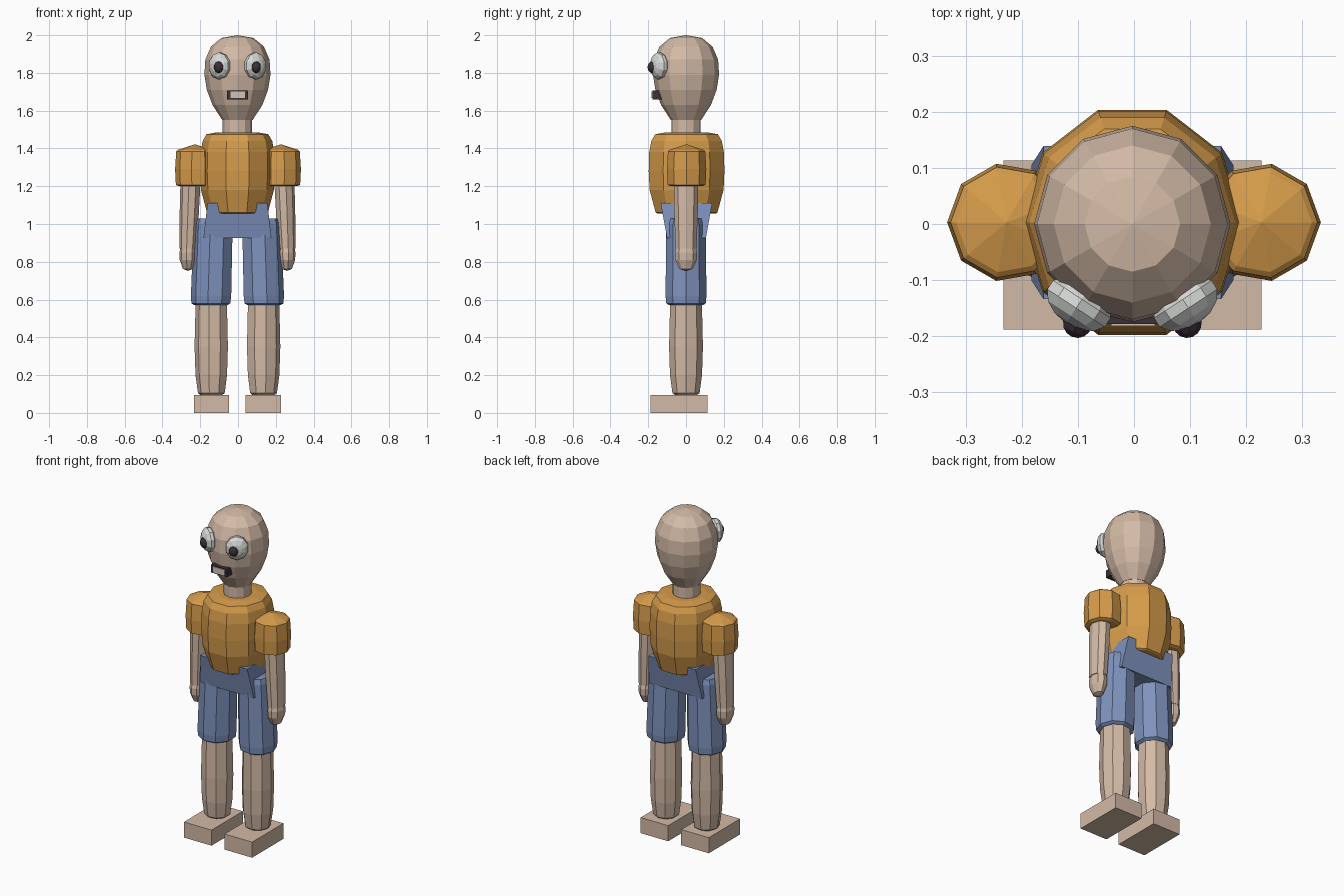
import bpy, bmesh, math
from mathutils import Matrix, Vector

cube = bpy.data.objects.get("Cube")
if cube:
    bpy.data.objects.remove(cube, do_unlink=True)

X0 = -0.003  # body centre line


def material(name, rgb):
    m = bpy.data.materials.new(name)
    m.use_nodes = True
    m.diffuse_color = (*rgb, 1)
    bsdf = next(n for n in m.node_tree.nodes if n.type == 'BSDF_PRINCIPLED')
    bsdf.inputs["Base Color"].default_value = (*rgb, 1)
    return m


SKIN = material("skin", (0.65, 0.49, 0.38))
SHIRT = material("orange cloth", (0.67, 0.33, 0.07))
SHORTS = material("blue cloth", (0.21, 0.29, 0.51))
WHITE = material("eye white", (0.68, 0.70, 0.68))
DARK = material("dark", (0.045, 0.03, 0.04))
TEETH = material("teeth", (0.65, 0.56, 0.48))


def finish(bm, name, mat):
    bmesh.ops.recalc_face_normals(bm, faces=bm.faces)
    mesh = bpy.data.meshes.new(name)
    bm.to_mesh(mesh)
    bm.free()
    mesh.materials.append(mat)
    ob = bpy.data.objects.new(name, mesh)
    bpy.context.collection.objects.link(ob)
    return ob


def lathe(name, mat, profile, sides, x=0, y=0, sx=1, sy=1, phase=0, lean=0):
    """Stacked rings of (radius, z); a zero radius makes a point. Lean is x per z."""
    bm = bmesh.new()
    mid = (profile[0][1] + profile[-1][1]) / 2
    rings = []
    for r, z in profile:
        cx = x + lean * (z - mid)
        n = sides if r else 1
        angles = [phase + math.tau * i / sides for i in range(n)]
        rings.append([bm.verts.new((cx + sx * r * math.cos(a),
                                    y + sy * r * math.sin(a), z)) for a in angles])
    for a, b in zip(rings, rings[1:]):
        for i in range(sides):
            j = (i + 1) % sides
            quad = [a[i % len(a)], a[j % len(a)], b[j % len(b)], b[i % len(b)]]
            bm.faces.new(list(dict.fromkeys(quad)))
    for ring in (rings[0], rings[-1]):
        if len(ring) > 1:
            bm.faces.new(ring)
    return finish(bm, name, mat)


def box(name, mat, low, high, top=(1, 1)):
    """Box between two corners, with its top scaled about its own centre."""
    bm = bmesh.new()
    bmesh.ops.create_cube(bm, size=1)
    low, high = Vector(low), Vector(high)
    mid, size = (low + high) / 2, high - low
    for v in bm.verts:
        k = top if v.co.z > 0 else (1, 1)
        v.co = mid + Vector((v.co.x * size.x * k[0], v.co.y * size.y * k[1], v.co.z * size.z))
    return finish(bm, name, mat)


def ball(name, mat, centre, radii, turn, u=10, v=7):
    bm = bmesh.new()
    bmesh.ops.create_uvsphere(bm, u_segments=u, v_segments=v, radius=1)
    bm.transform(Matrix.Translation(centre) @ Matrix.Rotation(turn, 4, 'Z')
                 @ Matrix.Diagonal((*radii, 1)) @ Matrix.Rotation(math.pi / 2, 4, 'X'))
    return finish(bm, name, mat)


# Head, neck and shirt body
lathe("head", SKIN, [(0.08, 1.55), (0.132, 1.63), (0.162, 1.71), (0.175, 1.79),
                     (0.17, 1.87), (0.14, 1.94), (0.085, 1.985), (0, 2.0)],
      12, x=X0, phase=math.pi / 2)
lathe("neck", SKIN, [(0.078, 1.44), (0.078, 1.56)], 12, x=X0)
lathe("shirt_body", SHIRT, [(0.165, 1.055), (0.175, 1.06), (0.21, 1.18), (0.215, 1.28),
                            (0.212, 1.38), (0.2, 1.44), (0.178, 1.475), (0.12, 1.485)],
      10, x=X0, y=0.003, sx=0.92, sy=0.98)

# Waist of the shorts, flaring to corners that poke past the shirt
box("shorts_waist", SHORTS, (X0 - 0.18, -0.1, 0.925), (X0 + 0.18, 0.105, 1.11), (0.88, 1.33))

# Mouth
box("mouth", DARK, (X0 - 0.055, -0.178, 1.66), (X0 + 0.055, -0.13, 1.707))
box("teeth", TEETH, (X0 - 0.038, -0.182, 1.666), (X0 + 0.04, -0.15, 1.702))

for side, s in (("left", 1), ("right", -1)):
    flip = 0 if s > 0 else math.pi
    # Eyes
    ball(side + "_eye", WHITE, (X0 + s * 0.095, -0.142, 1.837), (0.066, 0.042, 0.073), s * 0.58)
    ball(side + "_pupil", DARK, (X0 + s * 0.098, -0.178, 1.83), (0.027, 0.025, 0.032), s * 0.4)
    # Arms
    lathe(side + "_sleeve", SHIRT, [(0.085, 1.2), (0.102, 1.207), (0.106, 1.29), (0.1, 1.385),
                                    (0.09, 1.393), (0, 1.422)],
          9, x=s * 0.227, y=0.003, phase=flip)
    lathe(side + "_arm", SKIN, [(0.056, 0.87), (0.063, 1.05), (0.066, 1.22)],
          9, x=X0 + s * 0.254, sx=0.83, phase=flip, lean=-s * 0.04)
    lathe(side + "_hand", SKIN, [(0, 0.752), (0.035, 0.762), (0.058, 0.81), (0.06, 0.85),
                                 (0.05, 0.885)],
          9, x=X0 + s * 0.262, sx=0.75, phase=flip)
    # Legs
    lathe(side + "_shorts_leg", SHORTS, [(0.09, 0.57), (0.106, 0.58), (0.11, 0.62),
                                         (0.106, 1.0), (0.098, 1.03)],
          9, x=X0 + s * 0.131, phase=flip, lean=-s * 0.03)
    lathe(side + "_leg", SKIN, [(0.06, 0.095), (0.073, 0.105), (0.086, 0.2),
                                (0.091, 0.35), (0.085, 0.6)],
          9, x=X0 + s * 0.136, phase=flip)
    x = X0 + s * 0.137
    box(side + "_foot", SKIN, (x - 0.093, -0.188, 0), (x + 0.093, 0.113, 0.095))
